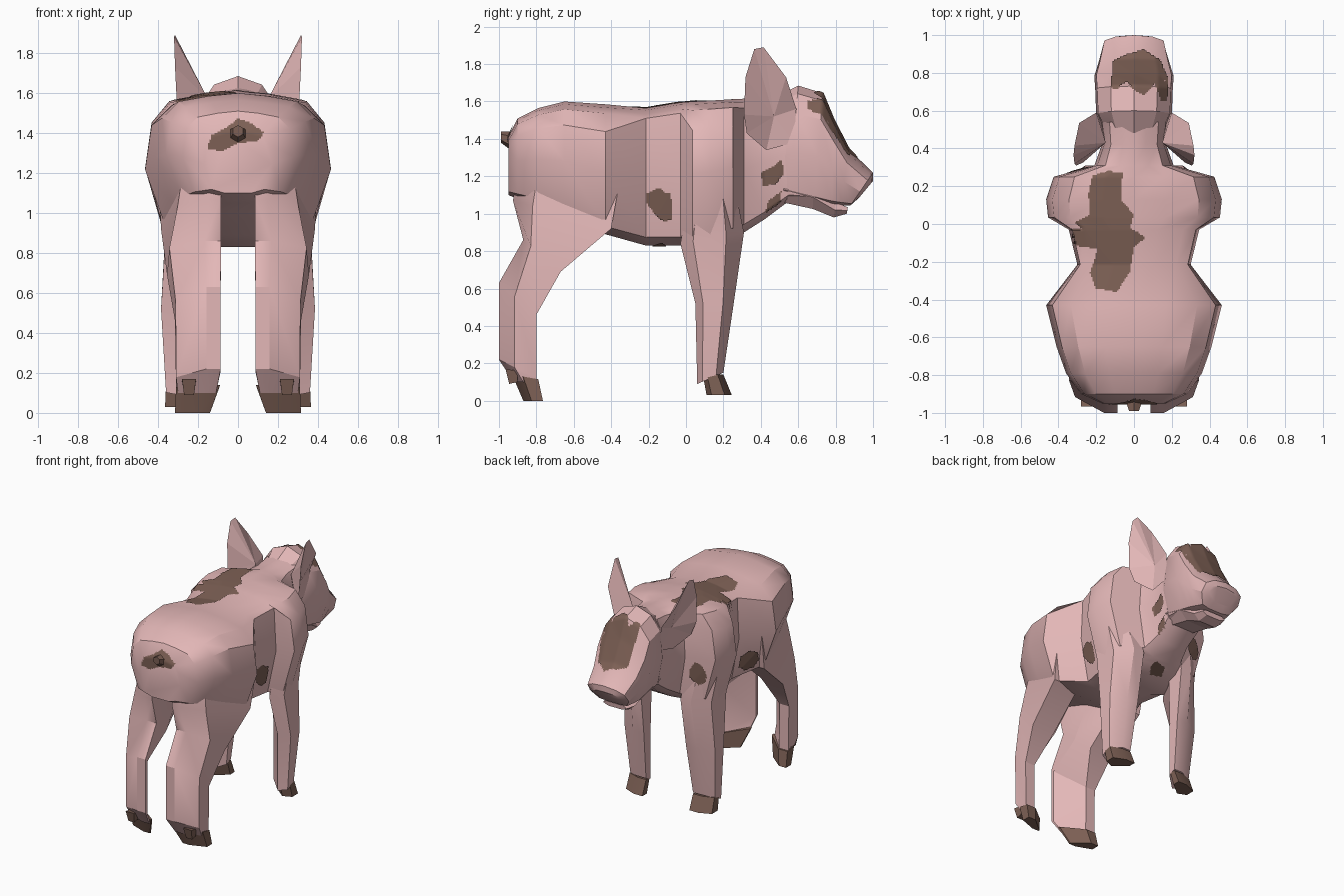
import bpy, bmesh, math
from mathutils import Vector
from mathutils.bvhtree import BVHTree

if "Cube" in bpy.data.objects:
    bpy.data.objects.remove(bpy.data.objects["Cube"])


def mat(name, c):
    m = bpy.data.materials.new(name)
    m.diffuse_color = (*c, 1)
    m.use_nodes = True
    m.node_tree.nodes["Principled BSDF"].inputs["Base Color"].default_value = m.diffuse_color
    return m


PINK = mat("pink skin", (0.77, 0.475, 0.475))
BROWN = mat("brown patch", (0.205, 0.117, 0.09))


def make(name, verts, faces, material, angle=None, fix=True):
    me = bpy.data.meshes.new(name)
    me.from_pydata([tuple(v) for v in verts], [], faces)
    if fix:
        bm = bmesh.new()
        bm.from_mesh(me)
        bmesh.ops.recalc_face_normals(bm, faces=bm.faces)
        bm.to_mesh(me)
        bm.free()
    me.materials.append(material)
    ob = bpy.data.objects.new(name, me)
    bpy.context.collection.objects.link(ob)
    if angle:
        bpy.ops.object.select_all(action='DESELECT')
        bpy.context.view_layer.objects.active = ob
        ob.select_set(True)
        bpy.ops.object.shade_smooth_by_angle(angle=math.radians(angle))
    return ob


def loft(name, rings, material, angle=None):
    n = len(rings[0])
    faces = [list(range(n)), [(len(rings) - 1) * n + i for i in range(n)]]
    for r in range(len(rings) - 1):
        for i in range(n):
            j = (i + 1) % n
            faces.append([r * n + i, r * n + j, (r + 1) * n + j, (r + 1) * n + i])
    return make(name, [v for r in rings for v in r], faces, material, angle)


def section(half, top, bottom, w):
    # symmetric cross-section hung between a top and a bottom point (y, z)
    pts = half + [(-u, t) for u, t in reversed(half) if u > 0]
    return [(u * w, bottom[0] + (top[0] - bottom[0]) * t,
             bottom[1] + (top[1] - bottom[1]) * t) for u, t in pts]


# Body: round rump and neck, squarer waist, sloped shoulders (y, top, bottom, half width)
ROUND = [(0, 1), (.36, .975), (.72, .93), (.93, .79), (1, .47), (.78, .06), (.4, .0)]
WAIST = [(0, 1), (.36, .985), (.75, .955), (.95, .925), (1, .5), (.79, .06), (.4, .0)]
SHOULDER = [(0, 1), (.36, .98), (.74, .94), (.93, .80), (1, .5), (.79, .06), (.4, .0)]
body = loft("body", [section(p, (y, t), (y, b), w) for p, y, t, b, w in [
    (ROUND, -.95, 1.41, 1.10, .17), (ROUND, -.90, 1.51, 1.08, .28),
    (ROUND, -.79, 1.565, 1.05, .36), (ROUND, -.65, 1.60, 1.0, .41),
    (ROUND, -.43, 1.585, .89, .465), (WAIST, -.215, 1.565, .83, .30),
    (WAIST, -.03, 1.595, .83, .345), (SHOULDER, .035, 1.60, .83, .455),
    (SHOULDER, .13, 1.605, .84, .465), (SHOULDER, .25, 1.612, .88, .425),
    (ROUND, .31, 1.615, .90, .21), (ROUND, .42, 1.62, .97, .17),
    (ROUND, .54, 1.63, 1.06, .18)]], PINK, 32)

# Head and snout (top point, bottom point, half width)
SKULL = [(0, 1), (.6, .93), (.95, .76), (1, .42), (.72, .05), (.35, 0)]
head = loft("head", [section(SKULL, t, b, w) for t, b, w in [
    ((.48, 1.625), (.48, 1.04), .15), ((.60, 1.685), (.55, 1.07), .20),
    ((.73, 1.645), (.69, 1.06), .205), ((.79, 1.50), (.78, 1.045), .21),
    ((.87, 1.345), (.83, 1.045), .19), ((1.0, 1.22), (.88, 1.045), .165),
    ((1.0, 1.175), (.925, 1.085), .12)]], PINK, 32)
JAW = [(.75, 1), (1, .5), (.6, 0)]
loft("lower_jaw", [section(JAW, t, b, w) for t, b, w in [
    ((.52, 1.2), (.52, 1.06), .15), ((.68, 1.15), (.68, 1.025), .15),
    ((.80, 1.06), (.79, .98), .12), ((.865, 1.035), (.86, 1.0), .10)]], PINK)

# Legs: six-sided rings between back and front points (y, z);
# inner x, outer x at the back, outer x at the front
THIGH = [(0, .6), (0, 0), (.32, 0), (1, .2), (1, 1), (.3, 1)]
SHANK = [(0, .12), (0, 0), (.32, 0), (1, .42), (1, 1), (.65, 1)]
ARM = [(.6, 0), (1, .2), (1, .72), (.45, 1), (0, 1), (0, .6)]
BLOCK = [(0, .5), (0, 0), (.5, 0), (1, 0), (1, 1), (0, 1)]


def leg_ring(prof, back, front, xi, xb, xf, s):
    return [(s * (xi + (xb + (xf - xb) * v - xi) * u), back[0] + (front[0] - back[0]) * v,
             back[1] + (front[1] - back[1]) * v) for u, v in prof]


HIND = [(THIGH, (-.89, 1.30), (-.35, 1.2), .085, .23, .40),
        (THIGH, (-.925, 1.07), (-.40, .92), .085, .28, .385),
        (THIGH, (-.87, .86), (-.67, .69), .085, .34, .355),
        (SHANK, (-1.0, .63), (-.80, .46), .087, .31, .315),
        (SHANK, (-1.0, .22), (-.80, .12), .087, .31, .31),
        (SHANK, (-.92, .10), (-.80, .10), .11, .30, .30)]
HIND_HOOF = [(SHANK, (-.93, .14), (-.79, .115), .09, .31, .31),
             (SHANK, (-.87, 0), (-.765, 0), .14, .315, .315)]
FORE = [(ARM, (.03, 1.2), (.25, 1.2), .2, .42, .42),
        (ARM, (-.03, .84), (.31, .9), .17, .365, .365),
        (ARM, (.05, .52), (.255, .52), .18, .385, .385),
        (ARM, (.06, .09), (.20, .15), .20, .36, .36)]
FORE_HOOF = [(ARM, (.09, .14), (.2, .14), .20, .36, .36),
             (ARM, (.11, .03), (.245, .03), .20, .365, .365)]


# Ears: rim facing outward, with an inner hollow and a spine towards the head
def ear(s, name):
    rim = [(.18, .575, 1.38), (.20, .59, 1.56), (.29, .535, 1.73), (.315, .415, 1.89),
           (.32, .365, 1.88), (.315, .318, 1.73), (.305, .31, 1.53), (.27, .325, 1.43),
           (.19, .43, 1.34)]
    v = [(s * x, y, z) for x, y, z in rim + [(.205, .47, 1.52), (.15, .43, 1.57)]]
    n = len(rim)
    f = [[i, (i + 1) % n, n] for i in range(n)] + [[(i + 1) % n, i, n + 1] for i in range(n)]
    make(name, v, f, PINK)


for s, side in ((1, "right"), (-1, "left")):
    for nm, rings, m in (("hind_leg", HIND, PINK), ("hind_hoof", HIND_HOOF, BROWN),
                         ("front_leg", FORE, PINK), ("front_hoof", FORE_HOOF, BROWN)):
        loft(f"{nm}_{side}", [leg_ring(*r, s) for r in rings], m, 28)
    # dew claws behind the hind hooves
    loft(f"dew_claw_{side}", [leg_ring(BLOCK, (-.965, .17), (-.9, .16), .21, .28, .28, s),
                              leg_ring(BLOCK, (-.945, .09), (-.9, .10), .22, .27, .27, s)], BROWN)
    ear(s, f"ear_{side}")

# Tail stub
loft("tail", [[(r * math.cos(i * math.pi / 3 + .52), y, z + r * math.sin(i * math.pi / 3 + .52))
               for i in range(6)] for y, z, r in
              [(-.92, 1.39, .045), (-.95, 1.395, .045), (-.99, 1.41, .03)]], BROWN)

# Painted patches: thin sheets of small cells projected onto the skin
V, F = [], []
for o in bpy.data.objects:
    if o.name.split("_")[0] in ("body", "head", "front", "hind"):
        k = len(V)
        V += [v.co.copy() for v in o.data.vertices]
        F += [[k + i for i in p.vertices] for p in o.data.polygons]
SKIN = BVHTree.FromPolygons(V, F)


def inside(x, y, poly):
    odd = False
    for (x0, y0), (x1, y1) in zip(poly, poly[1:] + poly[:1]):
        if (y0 > y) != (y1 > y) and x < (x1 - x0) * (y - y0) / (y1 - y0) + x0:
            odd = not odd
    return odd


def patch(name, outline, axis, sign, cell=.008):
    # outline lies in the plane across the axis; sign is the side it is painted from
    d = Vector((0, 0, 0))
    d[axis] = sign
    a, b = [k for k in range(3) if k != axis]
    lo = [min(p[k] for p in outline) for k in (0, 1)]
    hi = [max(p[k] for p in outline) for k in (0, 1)]
    verts, index, faces = [], {}, []

    def vert(i, j):
        if (i, j) not in index:
            o = d * 3
            o[a], o[b] = lo[0] + i * cell, lo[1] + j * cell
            hit, nor, _, _ = SKIN.ray_cast(o, -d)
            index[i, j] = None if hit is None else len(verts)
            if hit is not None:
                verts.append(hit + (nor if nor.dot(d) > 0 else -nor) * .006)
        return index[i, j]

    for i in range(int((hi[0] - lo[0]) / cell) + 1):
        for j in range(int((hi[1] - lo[1]) / cell) + 1):
            if not inside(lo[0] + (i + .5) * cell, lo[1] + (j + .5) * cell, outline):
                continue
            f = [vert(i, j), vert(i + 1, j), vert(i + 1, j + 1), vert(i, j + 1)]
            if None in f or max((verts[f[k]] - verts[f[k - 1]]).length for k in range(4)) > .09:
                continue
            if (verts[f[2]] - verts[f[0]]).cross(verts[f[3]] - verts[f[1]]).dot(d) < 0:
                f.reverse()
            faces.append(f)
    make(name, verts, faces, BROWN, 40, fix=False)


patch("back_patch", [(-.22, .25), (-.15, .28), (-.06, .27), (-.07, .13), (0, .05), (-.02, -.02),
                     (.06, -.07), (0, -.12), (-.02, -.25), (-.09, -.36), (-.2, -.34),
                     (-.23, -.26), (-.19, -.13), (-.33, -.11), (-.33, 0), (-.23, .05),
                     (-.24, .16)], 2, 1)
patch("forehead_patch", [(-.11, .86), (-.05, .89), (.05, .92), (.14, .86), (.18, .76),
                         (.17, .65), (.14, .65), (.11, .74), (.05, .68), (.01, .70),
                         (-.04, .75), (-.09, .71), (-.12, .72)], 2, 1)
patch("tail_patch", [(-.15, 1.34), (-.13, 1.39), (-.05, 1.43), (0, 1.47), (.06, 1.45),
                     (.13, 1.40), (.1, 1.36), (0, 1.35), (-.08, 1.31), (-.15, 1.32)], 1, -1)
patch("flank_patch", [(-.21, 1.11), (-.14, 1.14), (-.11, 1.11), (-.08, 1.11), (-.07, .97),
                      (-.12, .96), (-.16, .99), (-.21, 1.06)], 0, 1)
patch("hip_patch", [(-.37, 1.0), (-.34, 1.07), (-.29, 1.09), (-.24, 1.05), (-.24, .97),
                    (-.29, .93), (-.35, .94)], 0, -1)
patch("neck_patch", [(.40, 1.22), (.46, 1.25), (.51, 1.29), (.525, 1.22), (.48, 1.16),
                     (.41, 1.15)], 0, 1)
patch("throat_patch", [(.425, 1.01), (.44, 1.07), (.51, 1.12), (.50, 1.06)], 0, 1)
patch("shoulder_patch", [(-.36, 1.12), (-.33, 1.19), (-.28, 1.21), (-.24, 1.14), (-.24, 1.08),
                         (-.30, 1.03), (-.35, 1.06)], 1, 1)
patch("chest_patch", [(-.09, .19), (-.05, .27), (.04, .29), (.05, .24), (0, .17)], 2, -1)
patch("belly_patch", [(.03, -.10), (.10, -.09), (.19, -.13), (.14, -.18), (.05, -.17)], 2, -1)
